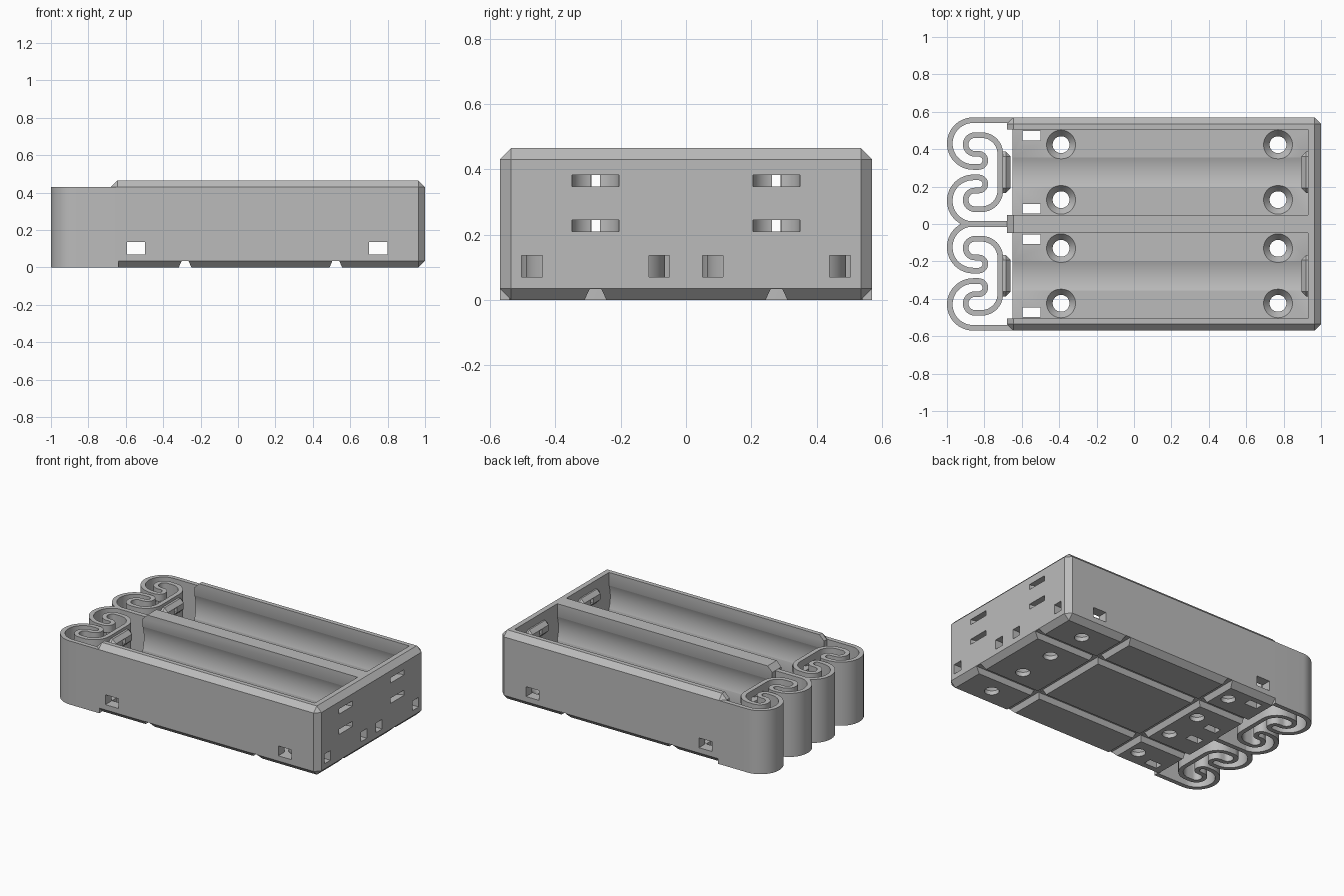
import bpy, bmesh, math
from mathutils import Matrix, Vector

if "Cube" in bpy.data.objects:
    bpy.data.objects.remove(bpy.data.objects["Cube"])

grey = bpy.data.materials.new("plastic_grey")
grey.use_nodes = True
grey.diffuse_color = (0.5, 0.5, 0.5, 1)
grey.node_tree.nodes["Principled BSDF"].inputs["Base Color"].default_value = (0.5, 0.5, 0.5, 1)

C = 0.277                  # bay centre offset in y
HALF = 0.228               # half width of a bay
FLOOR = 0.07
AXIS = FLOOR + HALF        # cell axis height
SLOTS = (0.227, 0.365)     # contact slot heights


def finish(name, bm):
    bmesh.ops.recalc_face_normals(bm, faces=bm.faces)
    mesh = bpy.data.meshes.new(name)
    bm.to_mesh(mesh)
    bm.free()
    mesh.materials.append(grey)
    ob = bpy.data.objects.new(name, mesh)
    bpy.context.collection.objects.link(ob)
    return ob


def box(name, x, y, z, chamfer=0):
    bm = bmesh.new()
    bmesh.ops.create_cube(bm, size=1)
    for v in bm.verts:
        v.co = Vector([(a + b) / 2 + k * (b - a) for k, (a, b) in zip(v.co, (x, y, z))])
    if chamfer:
        bmesh.ops.bevel(bm, geom=bm.edges[:], offset=chamfer, segments=1, affect='EDGES')
    return finish(name, bm)


def cylinder(name, centre, r1, r2, depth, axis='Z', sides=48):
    bm = bmesh.new()
    turn = Matrix.Rotation(math.pi / 2, 4, 'Y') if axis == 'X' else Matrix()
    bmesh.ops.create_cone(bm, cap_ends=True, segments=sides, radius1=r1, radius2=r2,
                          depth=depth, matrix=Matrix.Translation(centre) @ turn)
    return finish(name, bm)


def prism(name, points, direction):
    bm = bmesh.new()
    face = bm.faces.new([bm.verts.new(p) for p in points])
    out = bmesh.ops.extrude_face_region(bm, geom=[face])
    bmesh.ops.translate(bm, vec=direction,
                        verts=[g for g in out["geom"] if isinstance(g, bmesh.types.BMVert)])
    return finish(name, bm)


def combine(target, other, op='DIFFERENCE'):
    mod = target.modifiers.new("bool", 'BOOLEAN')
    mod.operation, mod.object, mod.solver = op, other, 'EXACT'
    bpy.context.view_layer.objects.active = target
    bpy.ops.object.modifier_apply(modifier=mod.name)
    bpy.data.objects.remove(other)


def arc(cx, cy, r, start, end, n=20):
    angles = [math.radians(start + (end - start) * i / n) for i in range(n + 1)]
    return [(cx + r * math.cos(a), cy + r * math.sin(a)) for a in angles]


def ribbon(name, path, width, z0, z1):
    # vertical strip that follows a plan path
    bm = bmesh.new()
    rings = []
    for i, p in enumerate(path):
        a, b = Vector(path[max(i - 1, 0)]), Vector(path[min(i + 1, len(path) - 1)])
        t = (b - a).normalized()
        n = Vector((-t.y, t.x)) * width / 2
        l, r = Vector(p) + n, Vector(p) - n
        rings.append([bm.verts.new(q) for q in
                      ((*l, z0), (*r, z0), (*r, z1), (*l, z1))])
    for a, b in zip(rings, rings[1:]):
        for k in range(4):
            bm.faces.new((a[k], a[k - 1], b[k - 1], b[k]))
    bm.faces.new(rings[0])
    bm.faces.new(rings[-1])
    return finish(name, bm)


def contact_bars(target, x0, x1, c):
    for z in SLOTS:
        combine(target, box("bar", (x0, x1), (c - 0.11, c + 0.11), (z - 0.045, z + 0.045), 0.025), 'UNION')


def contact_slots(target, x_open, x0, x1, c):
    for z in SLOTS:
        combine(target, cylinder("cut", (x_open, c, z), 0.0725, 0.0725, 0.035))
        combine(target, box("cut", (x0, x1), (c - 0.014, c + 0.014), (z - 0.0175, z + 0.0175)))


# Case: chamfered block with open-ended bays
case = box("case", (-0.68, 1), (-0.57, 0.57), (0, 0.465), 0.035)
for c in (C, -C):
    lo, hi = c - HALF, c + HALF
    combine(case, box("cut", (-0.8, 0.93), (lo, hi), (FLOOR, 0.6)))
    combine(case, box("cut", (-0.8, -0.65), (lo, hi), (-0.1, 0.2)))
    # cell groove in floor and walls
    combine(case, cylinder("cut", (0.065, c, AXIS), 0.2415, 0.2415, 1.73, 'X', 96))
    contact_bars(case, 0.895, 0.96, c)
    contact_slots(case, 1, 0.85, 1.1, c)

    # end wire windows and floor wire holes
    for s in (-1, 1):
        y = c + s * 0.195
        combine(case, box("cut", (0.9, 1.1), (y - 0.032, y + 0.032), (0.071, 0.136)))
        combine(case, box("cut", (-0.595, -0.5), (y - 0.026, y + 0.026), (-0.1, 0.137)))
        # countersunk screw holes
        for x in (-0.39, 0.77):
            yh = c + s * 0.147
            combine(case, cylinder("cut", (x, yh, 0.04), 0.045, 0.045, 0.2))
            combine(case, cylinder("cut", (x, yh, 0.05), 0.045, 0.079, 0.044))

    # engraved polarity marks and cell outline
    m = c + 0.15
    z = (FLOOR - 0.008, FLOOR + 0.02)
    for x0, x1, h in ((-0.15, -0.115, 0.055), (0.025, 0.36, 0.05), (0.35, 0.385, 0.025),
                      (0.455, 0.575, 0.018), (0.497, 0.533, 0.058)):
        combine(case, box("cut", (x0, x1), (m - h, m + h), z))

    # lengthwise tie groove underneath
    combine(case, prism("cut", [(-1, c - 0.036, -0.005), (-1, c + 0.036, -0.005),
                                (-1, c + 0.018, 0.033), (-1, c - 0.018, 0.033)], (2.2, 0, 0)))

# side wire windows through all walls
for x in (-0.545, 0.75):
    combine(case, box("cut", (x - 0.049, x + 0.049), (-0.7, 0.7), (0.0705, 0.137)))

# crosswise tie grooves underneath
for x in (-0.283, 0.523):
    combine(case, prism("cut", [(x - 0.036, -0.7, -0.005), (x + 0.036, -0.7, -0.005),
                                (x + 0.018, -0.7, 0.036), (x - 0.018, -0.7, 0.036)], (0, 1.4, 0)))

# Springs: serpentine strip from the side wall to the contact plate, mirrored
half = [(-0.64, 0.278)]
half += arc(-0.86, 0.153, 0.125, 90, 270, 32)
half += arc(-0.83, 0.063, 0.035, -90, 90, 16)
half += arc(-0.85, 0.148, 0.05, 270, 90, 20)
half += arc(-0.815, 0.098, 0.1, 90, 0, 16)
path = half + [(x, -y) for x, y in reversed(half)]
springs = []
for name, c in (("left_spring", C), ("right_spring", -C)):
    spring = ribbon(name, [(x, y + c) for x, y in path], 0.03, 0, 0.43)
    contact_bars(spring, -0.725, -0.66, c)
    contact_slots(spring, -0.765, -0.8, -0.6, c)
    springs.append(spring)

# Smooth curved walls, keep the edges sharp
bpy.ops.object.select_all(action='DESELECT')
for ob in [case] + springs:
    ob.select_set(True)
    bpy.context.view_layer.objects.active = ob
bpy.ops.object.shade_smooth_by_angle(angle=math.radians(25))
